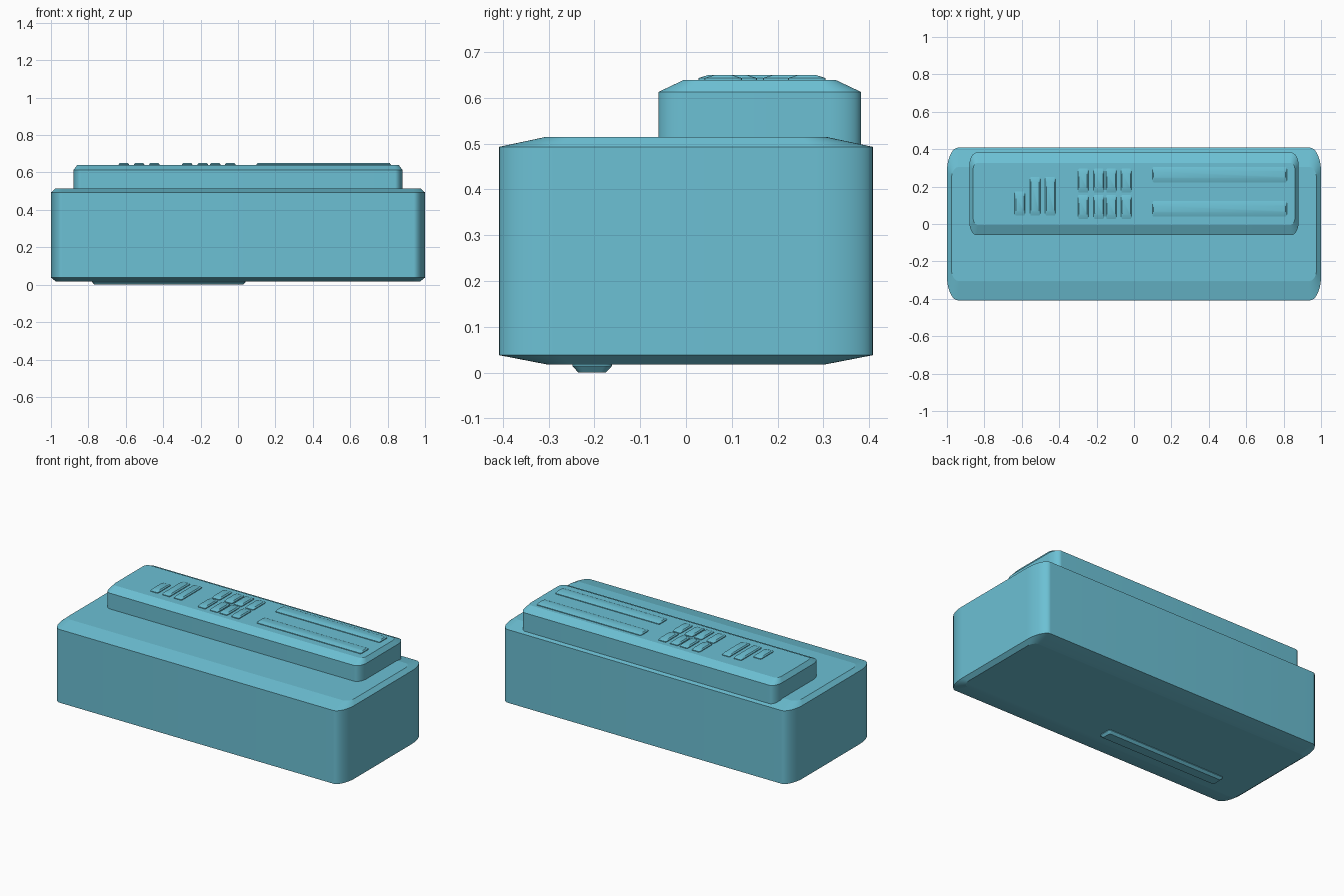
import bpy, bmesh, math

if "Cube" in bpy.data.objects:
    bpy.data.objects.remove(bpy.data.objects["Cube"])

mat = bpy.data.materials.new("teal_plastic")
mat.diffuse_color = (0.15, 0.53, 0.66, 1)
mat.use_nodes = True
mat.node_tree.nodes["Principled BSDF"].inputs["Base Color"].default_value = mat.diffuse_color


def rounded_loop(hx, hy, rx, ry, seg):
    """Points of a rectangle with elliptical corners."""
    pts = []
    for q, (sx, sy) in enumerate([(1, 1), (-1, 1), (-1, -1), (1, -1)]):
        for i in range(seg + 1):
            a = math.pi / 2 * (q + i / seg)
            pts.append((sx * (hx - rx) + rx * math.cos(a),
                        sy * (hy - ry) + ry * math.sin(a)))
    return pts


def loft(name, cx, cy, levels, seg, angle):
    """Stack rounded rectangles (hx, hy, rx, ry, z) into a closed solid."""
    bm = bmesh.new()
    rings = [[bm.verts.new((cx + x, cy + y, z))
              for x, y in rounded_loop(hx, hy, rx, ry, seg)]
             for hx, hy, rx, ry, z in levels]
    n = len(rings[0])
    for a, b in zip(rings, rings[1:]):
        for i in range(n):
            j = (i + 1) % n
            bm.faces.new((a[i], a[j], b[j], b[i]))
    bm.faces.new(rings[0][::-1])
    bm.faces.new(rings[-1])
    me = bpy.data.meshes.new(name)
    bm.to_mesh(me)
    bm.free()
    me.materials.append(mat)
    ob = bpy.data.objects.new(name, me)
    bpy.context.collection.objects.link(ob)
    bpy.ops.object.select_all(action='DESELECT')
    ob.select_set(True)
    bpy.context.view_layer.objects.active = ob
    bpy.ops.object.shade_smooth_by_angle(angle=math.radians(angle))
    return ob


def key(name, x0, x1, y0, y1, z0=0.635, z1=0.650, inset_x=0.006, inset_y=0.022):
    """Raised pad with a chamfered top."""
    hx, hy = (x1 - x0) / 2, (y1 - y0) / 2
    zm = z0 + (z1 - z0) * 0.55
    return loft(name, (x0 + x1) / 2, (y0 + y1) / 2, [
        (hx, hy, 0.006, 0.014, z0),
        (hx, hy, 0.006, 0.014, zm),
        (hx - inset_x, hy - inset_y, 0.004, 0.008, z1)], 4, 30)


# Main body, chamfered above and below
loft("body", 0, 0, [
    (0.975, 0.305, 0.04, 0.055, 0.018),
    (1.0, 0.408, 0.06, 0.13, 0.038),
    (1.0, 0.408, 0.06, 0.13, 0.493),
    (0.975, 0.305, 0.04, 0.055, 0.515)], 24, 11)

# Raised deck towards the back
loft("raised_deck", 0, 0.161, [
    (0.88, 0.221, 0.04, 0.07, 0.48),
    (0.88, 0.221, 0.04, 0.07, 0.613),
    (0.86, 0.166, 0.026, 0.035, 0.639)], 20, 20)

# Three slim keys on the left
key("short_key", -0.638, -0.583, 0.045, 0.175)
for i, x in enumerate((-0.556, -0.475)):
    key(f"tall_key_{i + 1}", x, x + 0.055, 0.045, 0.252)

# Two rows of four keys
for r, (y0, y1) in enumerate([(0.027, 0.155), (0.168, 0.296)]):
    for c, x in enumerate((-0.300, -0.216, -0.150, -0.069)):
        key(f"grid_key_{r + 1}_{c + 1}", x, x + 0.056, y0, y1)

# Two long strips on the right
for i, y in enumerate((0.040, 0.223)):
    key(f"long_strip_{i + 1}", 0.098, 0.817, y, y + 0.082)

# Foot bar underneath (tapers downwards)
loft("foot_bar", -0.37, -0.205, [
    (0.398, 0.030, 0.008, 0.012, 0.0),
    (0.41, 0.043, 0.012, 0.018, 0.014),
    (0.41, 0.043, 0.012, 0.018, 0.024)], 6, 30)
